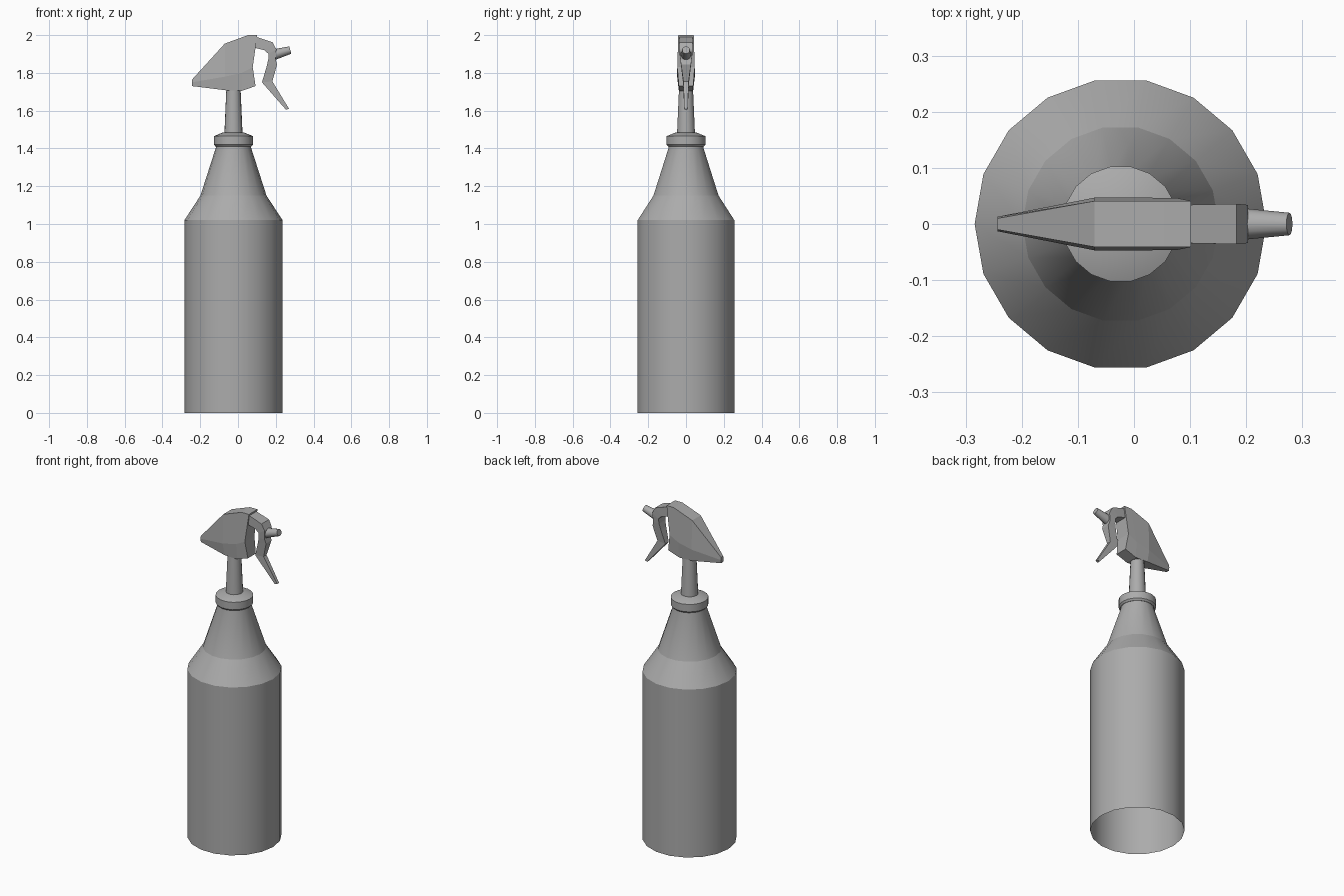
import bpy, bmesh
from math import cos, sin, pi, radians
from mathutils import Vector

cube = bpy.data.objects.get("Cube")
if cube:
    bpy.data.objects.remove(cube, do_unlink=True)

GREY = (0.41, 0.41, 0.41, 1)
grey = bpy.data.materials.new("mid_grey")
grey.use_nodes = True
grey.diffuse_color = GREY
grey.node_tree.nodes["Principled BSDF"].inputs["Base Color"].default_value = GREY

AXIS = -0.024   # x position of the bottle's centre line


def loft(name, rings, capped=True, smooth=True):
    """Bridge equal-sized rings of points, closing each end with strips of quads."""
    bm = bmesh.new()
    loops = [[bm.verts.new(p) for p in ring] for ring in rings]
    n = len(loops[0])
    for a, b in zip(loops, loops[1:]):
        for i in range(n):
            j = (i + 1) % n
            bm.faces.new((a[i], a[j], b[j], b[i]))
    if capped:
        for ring in (loops[0], loops[-1]):
            for i in range(n // 2 - 1):
                bm.faces.new((ring[i], ring[i + 1], ring[n - 2 - i], ring[n - 1 - i]))
    bmesh.ops.recalc_face_normals(bm, faces=bm.faces[:])
    mesh = bpy.data.meshes.new(name)
    bm.to_mesh(mesh)
    bm.free()
    mesh.materials.append(grey)
    obj = bpy.data.objects.new(name, mesh)
    bpy.context.collection.objects.link(obj)
    if smooth:
        bpy.ops.object.select_all(action='DESELECT')
        obj.select_set(True)
        bpy.context.view_layer.objects.active = obj
        bpy.ops.object.shade_smooth_by_angle(angle=radians(30))


def turned(name, profile, capped=True, sides=18):
    """Revolve (radius, z) pairs around the bottle's centre line."""
    angles = [2 * pi * i / sides for i in range(sides)]
    loft(name, [[(AXIS + r * cos(a), r * sin(a), z) for a in angles]
                for r, z in profile], capped)


# Bottle, open underneath, with a crease between shoulder and neck
turned("bottle_body", [(0.26, 0), (0.26, 1.02), (0.175, 1.15)], capped=False)
turned("bottle_neck", [(0.175, 1.15), (0.093, 1.405), (0.093, 1.425)], capped=False)

# Screw collar and dip stem
turned("collar", [(0.095, 1.41), (0.104, 1.42), (0.104, 1.465), (0.055, 1.485)])
turned("stem", [(0.048, 1.48), (0.037, 1.73)])

# Sprayer head: stations of (top, middle, bottom) points as (x, z, half width)
stations = [
    ((-0.243, 1.765, 0.010), (-0.243, 1.75, 0.013), (-0.243, 1.73, 0.010)),
    ((-0.070, 1.955, 0.041), (-0.070, 1.78, 0.047), (-0.065, 1.708, 0.038)),
    ((0.053, 2.0, 0.041), (0.020, 1.80, 0.047), (0.020, 1.705, 0.038)),
    ((0.102, 2.0, 0.041), (0.078, 1.83, 0.046), (0.093, 1.73, 0.038)),
]
loft("sprayer_head",
     [[(x, -w, z) for x, z, w in s] + [(x, w, z) for x, z, w in reversed(s)]
      for s in stations], smooth=False)


# Front bracket running down into the trigger: outer and inner points with half widths
def strap(name, sections):
    loft(name, [[(xo, -wo, zo), (xo, wo, zo), (xi, wi, zi), (xi, -wi, zi)]
                for xo, zo, wo, xi, zi, wi in sections], smooth=False)


strap("bracket", [
    (0.090, 1.993, 0.034, 0.080, 1.935, 0.034),
    (0.183, 1.962, 0.036, 0.140, 1.920, 0.034),
    (0.203, 1.925, 0.034, 0.162, 1.900, 0.034),
    (0.199, 1.870, 0.030, 0.160, 1.870, 0.030),
])
strap("trigger", [
    (0.199, 1.870, 0.030, 0.160, 1.870, 0.030),
    (0.207, 1.845, 0.026, 0.152, 1.835, 0.026),
    (0.182, 1.755, 0.014, 0.127, 1.750, 0.016),
    (0.270, 1.610, 0.009, 0.254, 1.605, 0.009),
])

# Nozzle, tilted slightly upward
start, end = Vector((0.185, 0, 1.895)), Vector((0.277, 0, 1.921))
ahead = (end - start).normalized()
side = Vector((0, 1, 0))
up = ahead.cross(side)
loft("nozzle", [[c + (side * cos(2 * pi * i / 12) + up * sin(2 * pi * i / 12)) * r
                 for i in range(12)] for c, r in ((start, 0.029), (end, 0.020))])
